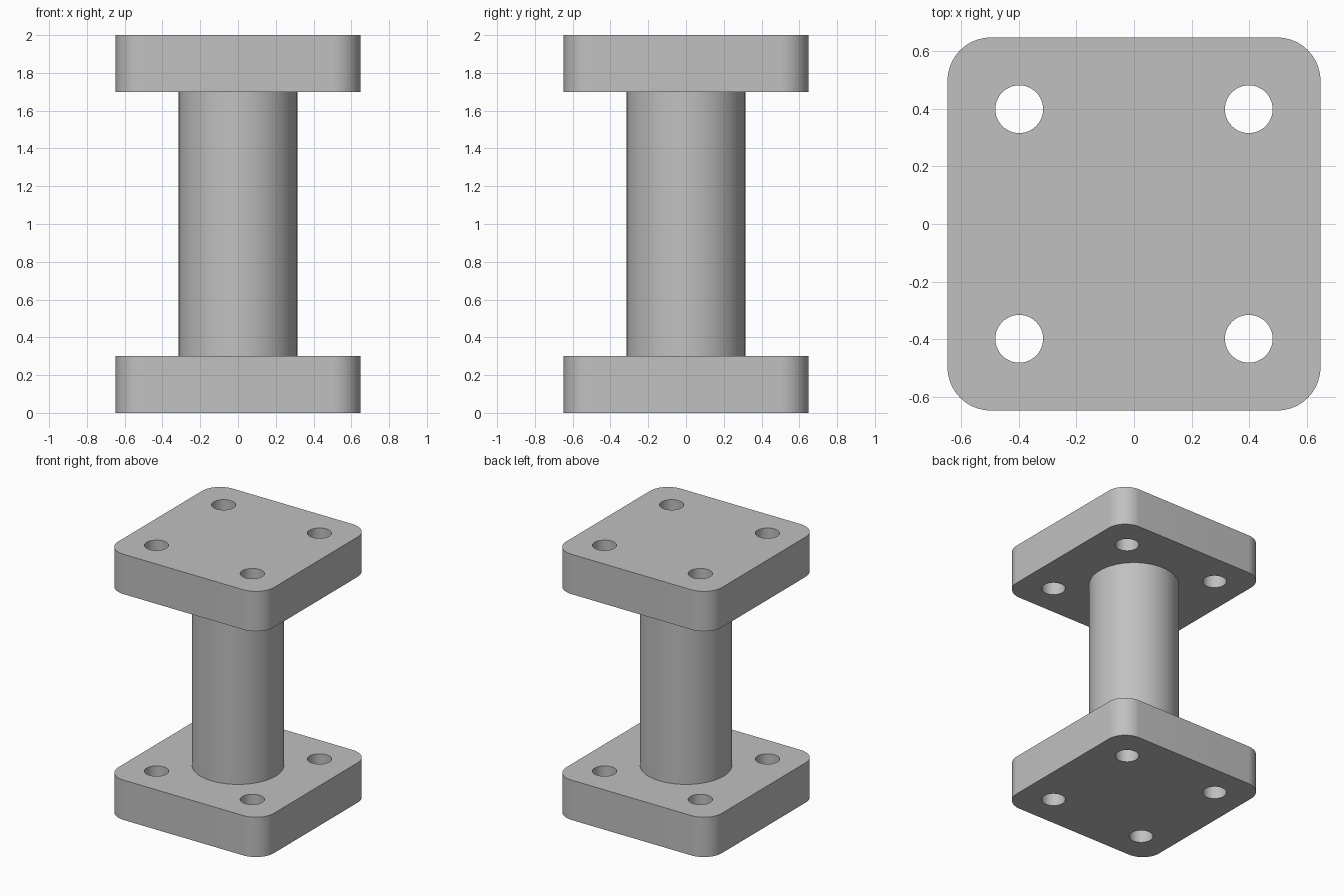
import bpy, bmesh
from math import cos, sin, pi, radians
from mathutils import Vector

cube = bpy.data.objects.get("Cube")
if cube:
    bpy.data.objects.remove(cube, do_unlink=True)

HALF, CORNER = 0.648, 0.15       # flange half width and corner radius
HOLE, HOLE_POS = 0.083, 0.399    # bolt hole radius and offset
THICK, HEIGHT = 0.3, 2.0
COLUMN = 0.314
QUADRANTS = [(1, 1), (-1, 1), (-1, -1), (1, -1)]

steel = bpy.data.materials.new("grey metal")
steel.use_nodes = True
colour = (0.53, 0.53, 0.53, 1)
steel.diffuse_color = colour
steel.node_tree.nodes["Principled BSDF"].inputs["Base Color"].default_value = colour


def arc(cx, cy, radius, start, sweep, steps):
    return [(cx + radius * cos(start + sweep * i / steps),
             cy + radius * sin(start + sweep * i / steps)) for i in range(steps + 1)]


def add_loop(bm, points):
    verts = [bm.verts.new((x, y, 0)) for x, y in points]
    return [bm.edges.new((v, verts[i - 1])) for i, v in enumerate(verts)]


def finish(bm, name, z):
    bmesh.ops.recalc_face_normals(bm, faces=bm.faces)
    mesh = bpy.data.meshes.new(name)
    bm.to_mesh(mesh)
    bm.free()
    mesh.materials.append(steel)
    obj = bpy.data.objects.new(name, mesh)
    obj.location.z = z
    bpy.context.collection.objects.link(obj)
    bpy.ops.object.select_all(action="DESELECT")
    obj.select_set(True)
    bpy.context.view_layer.objects.active = obj
    bpy.ops.object.shade_smooth_by_angle(angle=radians(30))
    return obj


# Square flange with rounded corners and four through holes
def flange(name, z):
    bm = bmesh.new()
    outline = []
    for i, (sx, sy) in enumerate(QUADRANTS):
        c = HALF - CORNER
        outline += arc(sx * c, sy * c, CORNER, i * pi / 2, pi / 2, 16)
    edges = add_loop(bm, outline)
    for sx, sy in QUADRANTS:
        edges += add_loop(bm, arc(sx * HOLE_POS, sy * HOLE_POS, HOLE, 0, 2 * pi, 48)[:-1])
    bmesh.ops.triangle_fill(bm, edges=edges, use_beauty=True, normal=Vector((0, 0, 1)))
    result = bmesh.ops.extrude_face_region(bm, geom=bm.faces[:], use_keep_orig=True)
    top = [g for g in result["geom"] if isinstance(g, bmesh.types.BMVert)]
    bmesh.ops.translate(bm, verts=top, vec=(0, 0, THICK))
    return finish(bm, name, z)


flange("bottom_flange", 0)
flange("top_flange", HEIGHT - THICK)

# Round column between the flanges
bm = bmesh.new()
bmesh.ops.create_cone(bm, cap_ends=False, segments=96, radius1=COLUMN,
                      radius2=COLUMN, depth=HEIGHT - 2 * THICK)
finish(bm, "column", HEIGHT / 2)
